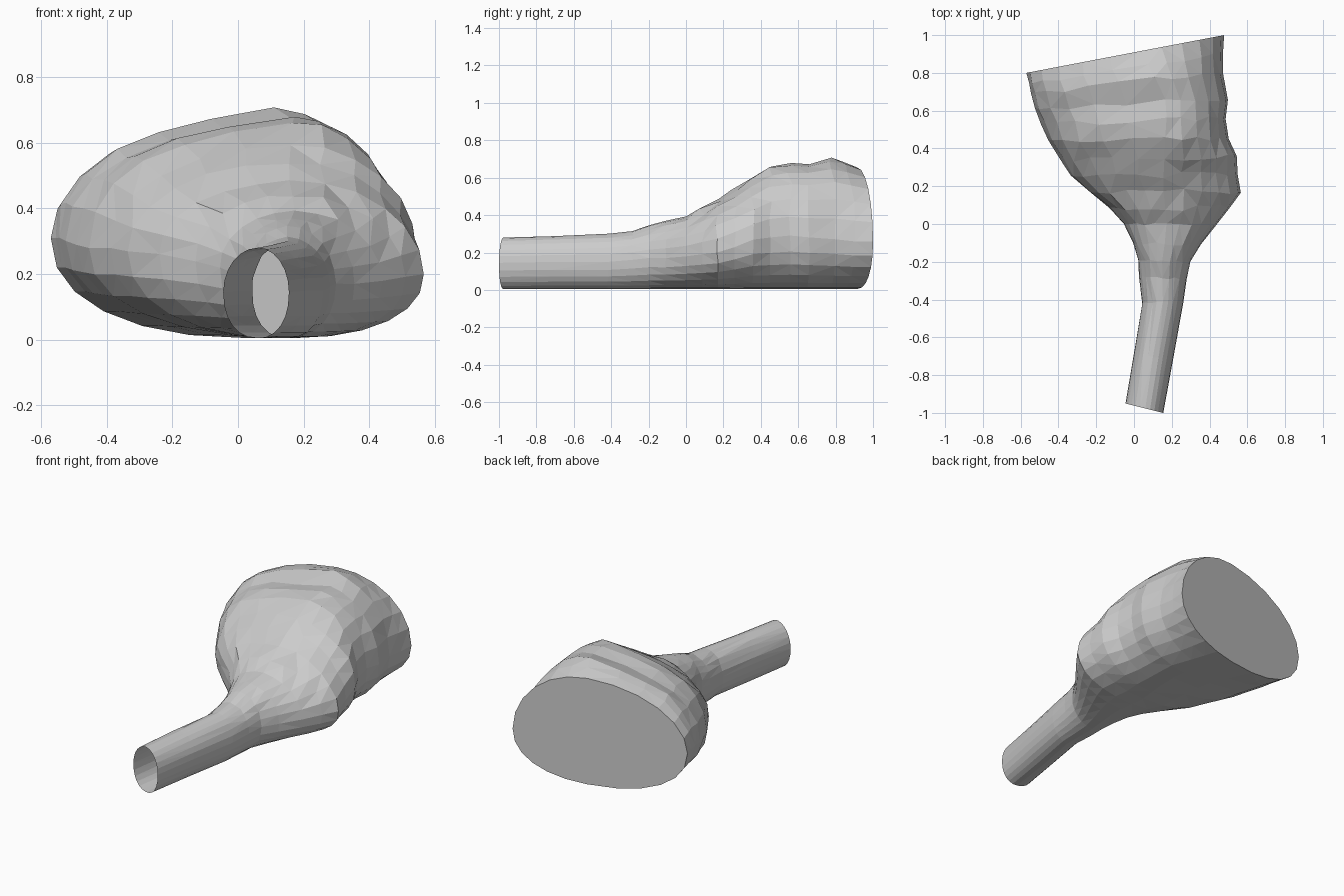
import bpy, bmesh, math, random

random.seed(4)
SIDES = 24

# Cross-sections from open mouth to flat back cap:
# left x, left y, right x, right y, top x, top z, left z, right z
SECTIONS = [
    (-0.045, -0.95, 0.155, -1.00, 0.06, 0.280, 0.145, 0.145),
    (0.000, -0.68, 0.207, -0.72, 0.10, 0.288, 0.15, 0.15),
    (0.043, -0.42, 0.260, -0.42, 0.15, 0.300, 0.15, 0.15),
    (0.026, -0.28, 0.280, -0.29, 0.15, 0.314, 0.16, 0.16),
    (0.022, -0.19, 0.298, -0.20, 0.15, 0.345, 0.18, 0.17),
    (-0.005, -0.10, 0.355, -0.11, 0.16, 0.370, 0.20, 0.17),
    (-0.055, 0.00, 0.438, 0.00, 0.17, 0.393, 0.22, 0.18),
    (-0.130, 0.08, 0.510, 0.09, 0.17, 0.440, 0.24, 0.19),
    (-0.240, 0.17, 0.566, 0.17, 0.16, 0.485, 0.26, 0.20),
    (-0.335, 0.26, 0.550, 0.26, 0.15, 0.540, 0.27, 0.23),
    (-0.390, 0.34, 0.545, 0.36, 0.16, 0.595, 0.28, 0.27),
    (-0.455, 0.44, 0.500, 0.45, 0.17, 0.665, 0.28, 0.28),
    (-0.490, 0.53, 0.487, 0.56, 0.17, 0.680, 0.29, 0.29),
    (-0.525, 0.61, 0.497, 0.66, 0.16, 0.675, 0.30, 0.28),
    (-0.545, 0.69, 0.470, 0.80, 0.11, 0.705, 0.31, 0.27),
    (-0.557, 0.74, 0.472, 0.90, 0.07, 0.685, 0.31, 0.26),
    (-0.570, 0.80, 0.477, 1.00, 0.03, 0.655, 0.31, 0.26),
]


def ring_points(section, rough, ridge):
    """Lopsided oval made of four tangent quarter ellipses on a slanted plane."""
    xl, yl, xr, yr, xt, zt, zl, zr = section
    bottom = 0.005
    points = []
    for i in range(SIDES):
        a = 2 * math.pi * i / SIDES
        c, s = math.cos(a), math.sin(a)
        side_x, side_z = (xr, zr) if c >= 0 else (xl, zl)
        power = 0.9 if s < 0 or (ridge and c < 0) else 1.0
        c = math.copysign(abs(c) ** power, c)
        s = math.copysign(abs(s) ** power, s)
        x = xt + (side_x - xt) * abs(c)
        z = side_z + (zt - side_z) * s if s >= 0 else side_z + (side_z - bottom) * s
        if s > 0 and c < 0:             # shoulder falls away left of the crest
            z -= ridge * s * (1 - math.exp(-((x - xt) / 0.15) ** 2))
        y = yl + (yr - yl) * (x - xl) / (xr - xl)
        k = rough * max(0, s + 0.5)
        points.append((x + random.uniform(-k, k) * 0.5,
                       y + random.uniform(-k, k) * 1.5,
                       z + random.uniform(-k, k) * 0.4))
    return points


# Lumpy funnel skin, open at the narrow end
bm = bmesh.new()
rings = []
for n, section in enumerate(SECTIONS):
    last = n == len(SECTIONS) - 1
    rough = 0.0 if n == 0 or last else 0.008 if n > 6 else 0.004
    ridge = 0.025 if n >= 11 and not last else 0.0
    rings.append([bm.verts.new(p) for p in ring_points(section, rough, ridge)])
for r0, r1 in zip(rings, rings[1:]):
    for i in range(SIDES):
        j = (i + 1) % SIDES
        bm.faces.new((r0[i], r0[j], r1[j], r1[i]))
bmesh.ops.triangulate(bm, faces=bm.faces[:])

# Flat slanted back cap
bm.faces.new(rings[-1])
bmesh.ops.recalc_face_normals(bm, faces=bm.faces[:])
mesh = bpy.data.meshes.new("funnel_body")
bm.to_mesh(mesh)
bm.free()
body = bpy.data.objects.new("funnel_body", mesh)
bpy.context.collection.objects.link(body)
